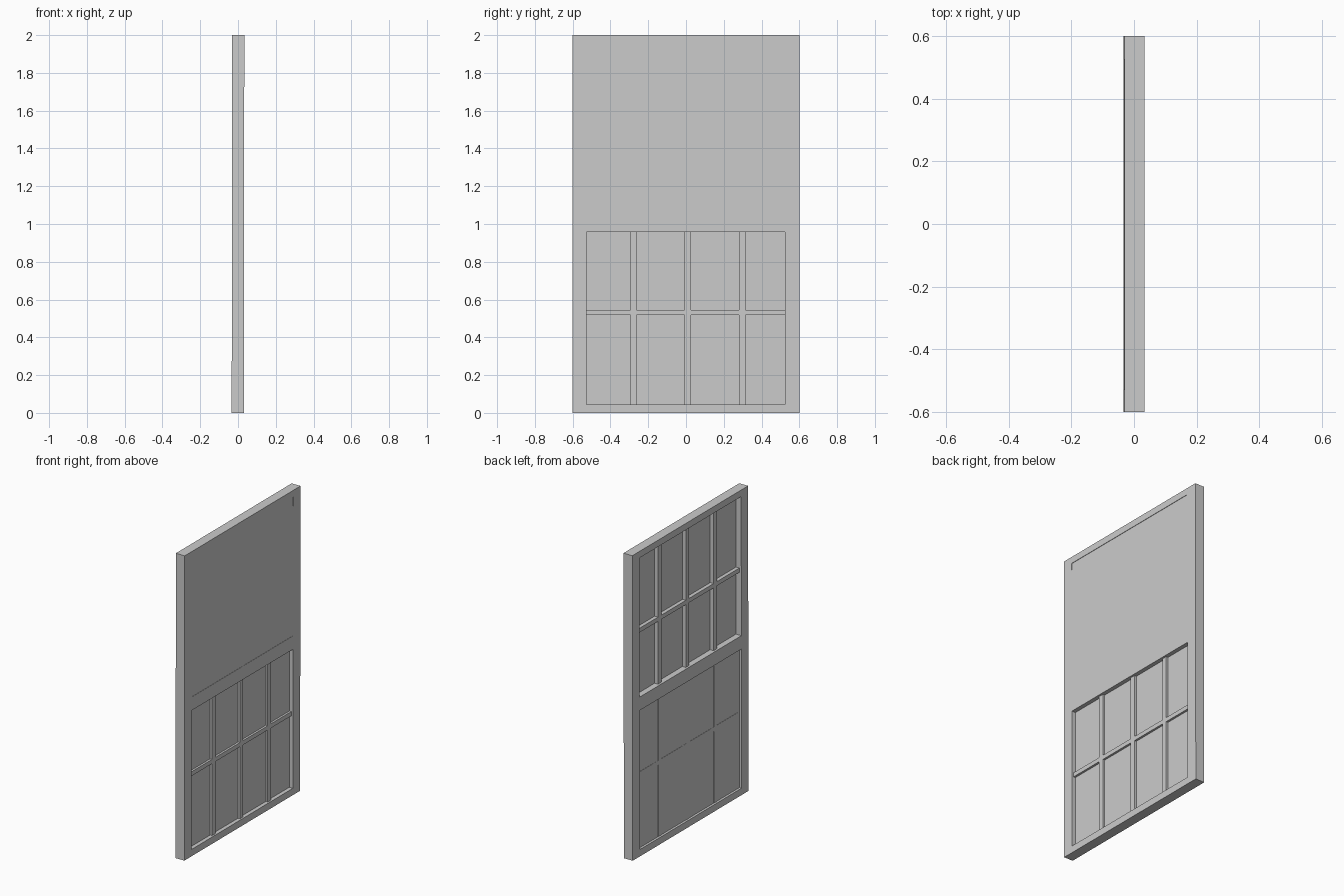
import bpy

cube = bpy.data.objects.get("Cube")
if cube:
    bpy.data.objects.remove(cube, do_unlink=True)

# One plain grey for the whole window
grey = bpy.data.materials.new("plain_grey")
grey.use_nodes = True
COLOUR = (0.6, 0.6, 0.6, 1)
grey.diffuse_color = COLOUR
grey.node_tree.nodes["Principled BSDF"].inputs["Base Color"].default_value = COLOUR

FACE = 0.032      # half thickness of the frame
LEAN = 0.0015     # slight lean of the frame, top towards +x
HALF_W = 0.6
OPEN_Y = (-0.528, 0.525)
OPENINGS = {"lower": (0.045, 0.957), "upper": (1.045, 1.957)}
BARS_Y = (-0.278, 0.01, 0.298)


def box(name, x, y, z):
    """Box between the given (low, high) limits on each axis."""
    bpy.ops.mesh.primitive_cube_add(size=1)
    ob = bpy.context.object
    ob.name = name
    for v in ob.data.vertices:
        v.co = [lim[int(c > 0)] for c, lim in zip(v.co, (x, y, z))]
    ob.data.materials.append(grey)
    return ob


# Outer frame with two openings
frame = box("frame", (-FACE, FACE), (-HALF_W, HALF_W), (0, 2))
for v in frame.data.vertices:
    v.co.x += LEAN * (v.co.z - 1)
for sash, z in OPENINGS.items():
    cutter = box(sash + "_opening_cutter", (-0.2, 0.2), OPEN_Y, z)
    cutter.hide_render = True
    cutter.display_type = 'WIRE'
    mod = frame.modifiers.new(sash + "_opening", 'BOOLEAN')
    mod.object = cutter
    mod.solver = 'EXACT'
    bpy.context.view_layer.objects.active = frame
    bpy.ops.object.modifier_apply(modifier=mod.name)
    bpy.data.objects.remove(cutter, do_unlink=True)

# Pane and glazing bars of each sash: depth limits along x
DEPTHS = {
    "lower": {"pane": (-0.018, 0.005), "bar": (-0.0195, 0.019)},
    "upper": {"pane": (0.007, 0.0305), "bar": (-0.0175, 0.029)},
}
for sash, (z0, z1) in OPENINGS.items():
    depth = DEPTHS[sash]
    box(sash + "_pane", depth["pane"], OPEN_Y, (z0, z1))
    for i, y in enumerate(BARS_Y):
        box(f"{sash}_upright_bar_{i + 1}", depth["bar"], (y - 0.017, y + 0.017), (z0, z1))
    # The cross bar runs just above the middle in the lower sash, below it in the upper one
    mid = z0 + 0.486 if sash == "lower" else z1 - 0.486
    box(sash + "_cross_bar", depth["bar"], OPEN_Y, (mid - 0.014, mid + 0.014))
